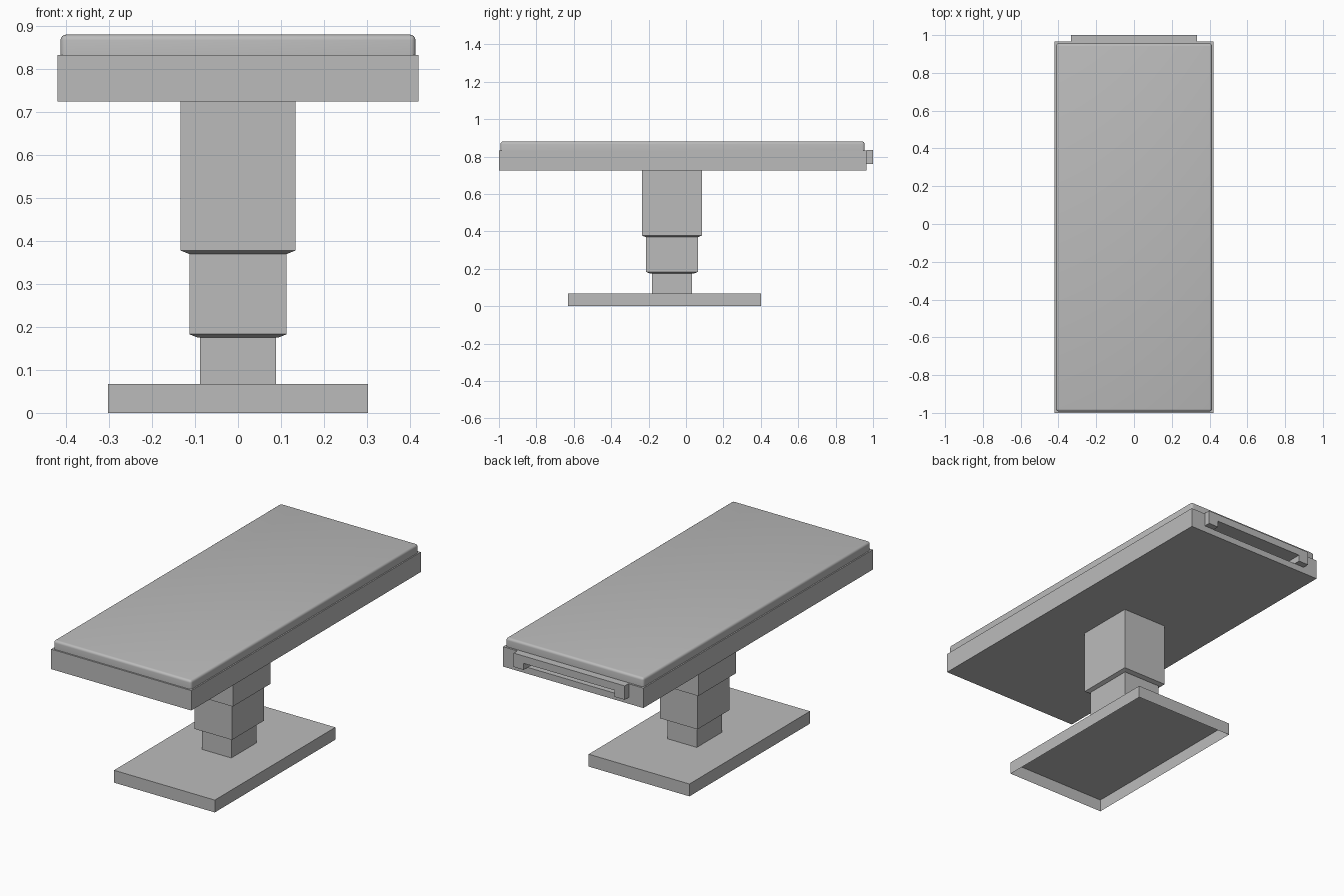
import bpy, bmesh
from mathutils import Vector

default = bpy.data.objects.get("Cube")
if default:
    bpy.data.objects.remove(default, do_unlink=True)

GREY = (0.5, 0.5, 0.5, 1)
mat = bpy.data.materials.new("plain grey")
mat.use_nodes = True
mat.diffuse_color = GREY
mat.node_tree.nodes["Principled BSDF"].inputs["Base Color"].default_value = GREY


def finish(bm, name):
    bmesh.ops.recalc_face_normals(bm, faces=bm.faces)
    mesh = bpy.data.meshes.new(name)
    bm.to_mesh(mesh)
    bm.free()
    mesh.materials.append(mat)
    obj = bpy.data.objects.new(name, mesh)
    bpy.context.collection.objects.link(obj)
    return obj


def box(x, y0, y1, z0, z1):
    """Box symmetric in x, spanning y0..y1 and z0..z1."""
    bm = bmesh.new()
    bmesh.ops.create_cube(bm, size=1)
    bmesh.ops.scale(bm, vec=(2 * x, y1 - y0, z1 - z0), verts=bm.verts)
    bmesh.ops.translate(bm, vec=(0, (y0 + y1) / 2, (z0 + z1) / 2), verts=bm.verts)
    bm.normal_update()
    return bm


def face_towards(bm, direction):
    return max(bm.faces, key=lambda f: f.normal.dot(Vector(direction)))


def column_section(name, hx, hy, z0, z1, chamfer=0.0):
    """Rectangular tube whose lower rim is tucked in by a shallow chamfer."""
    bm = box(hx, COLUMN_Y - hy, COLUMN_Y + hy, z0 + (0.008 if chamfer else 0), z1)
    if chamfer:
        rim = face_towards(bm, (0, 0, -1))
        out = bmesh.ops.extrude_face_region(bm, geom=[rim])["geom"]
        bmesh.ops.delete(bm, geom=[rim], context="FACES_ONLY")
        for v in [g for g in out if isinstance(g, bmesh.types.BMVert)]:
            v.co.x -= chamfer if v.co.x > 0 else -chamfer
            v.co.y -= chamfer if v.co.y > COLUMN_Y else -chamfer
            v.co.z = z0
    finish(bm, name)


# Floor plate, a shell open underneath
bm = box(0.302, -0.63, 0.402, 0, 0.067)
bmesh.ops.delete(bm, geom=[face_towards(bm, (0, 0, -1))], context="FACES_ONLY")
finish(bm, "base_plate")

# Telescoping column
COLUMN_Y = -0.075
column_section("lower_column", 0.088, 0.108, 0.067, 0.18)
column_section("middle_column", 0.113, 0.138, 0.175, 0.375, 0.02)
column_section("upper_column", 0.134, 0.161, 0.37, 0.725, 0.02)

# Table slab with a hand slot recessed in its back end
SLOT_X, SLOT_LOW, SLOT_HIGH, BACK = 0.273, 0.76, 0.795, 0.965
bm = box(0.42, -1, BACK, 0.725, 0.833)
cuts = [((SLOT_X, 0, 0), (1, 0, 0)), ((-SLOT_X, 0, 0), (1, 0, 0)),
        ((0, 0, SLOT_LOW), (0, 0, 1)), ((0, 0, SLOT_HIGH), (0, 0, 1))]
for point, normal in cuts:
    faces = [f for f in bm.faces if f.normal.y > 0.9]
    geom = set(faces)
    for f in faces:
        geom.update(f.edges, f.verts)
    bmesh.ops.bisect_plane(bm, geom=list(geom), plane_co=point, plane_no=normal)
    bm.normal_update()
middle = Vector((0, BACK, (SLOT_LOW + SLOT_HIGH) / 2))
slot = min((f for f in bm.faces if f.normal.y > 0.9),
           key=lambda f: (f.calc_center_median() - middle).length)
out = bmesh.ops.extrude_face_region(bm, geom=[slot])["geom"]
bmesh.ops.delete(bm, geom=[slot], context="FACES_ONLY")
bmesh.ops.translate(bm, vec=(0, -0.08, 0),
                    verts=[g for g in out if isinstance(g, bmesh.types.BMVert)])
finish(bm, "table_slab")

# Back handle: a bar with a short leg at each end
bm = bmesh.new()
half = [(0.333, 0.835), (0.333, SLOT_LOW), (SLOT_X, SLOT_LOW), (SLOT_X, SLOT_HIGH)]
outline = half + [(-x, z) for x, z in reversed(half)]
face = bm.faces.new([bm.verts.new((x, BACK, z)) for x, z in outline])
out = bmesh.ops.extrude_face_region(bm, geom=[face])["geom"]
bmesh.ops.translate(bm, vec=(0, 1 - BACK, 0),
                    verts=[g for g in out if isinstance(g, bmesh.types.BMVert)])
finish(bm, "back_handle")

# Cushion with rounded rim and corners
bm = box(0.413, -0.992, 0.955, 0.833, 0.88)
rim = [e for e in bm.edges if max(v.co.z for v in e.verts) > 0.87]
bmesh.ops.bevel(bm, geom=rim, offset=0.013, segments=4, profile=0.5, affect="EDGES")
cushion = finish(bm, "cushion")
bpy.ops.object.select_all(action="DESELECT")
cushion.select_set(True)
bpy.context.view_layer.objects.active = cushion
bpy.ops.object.shade_smooth_by_angle()
